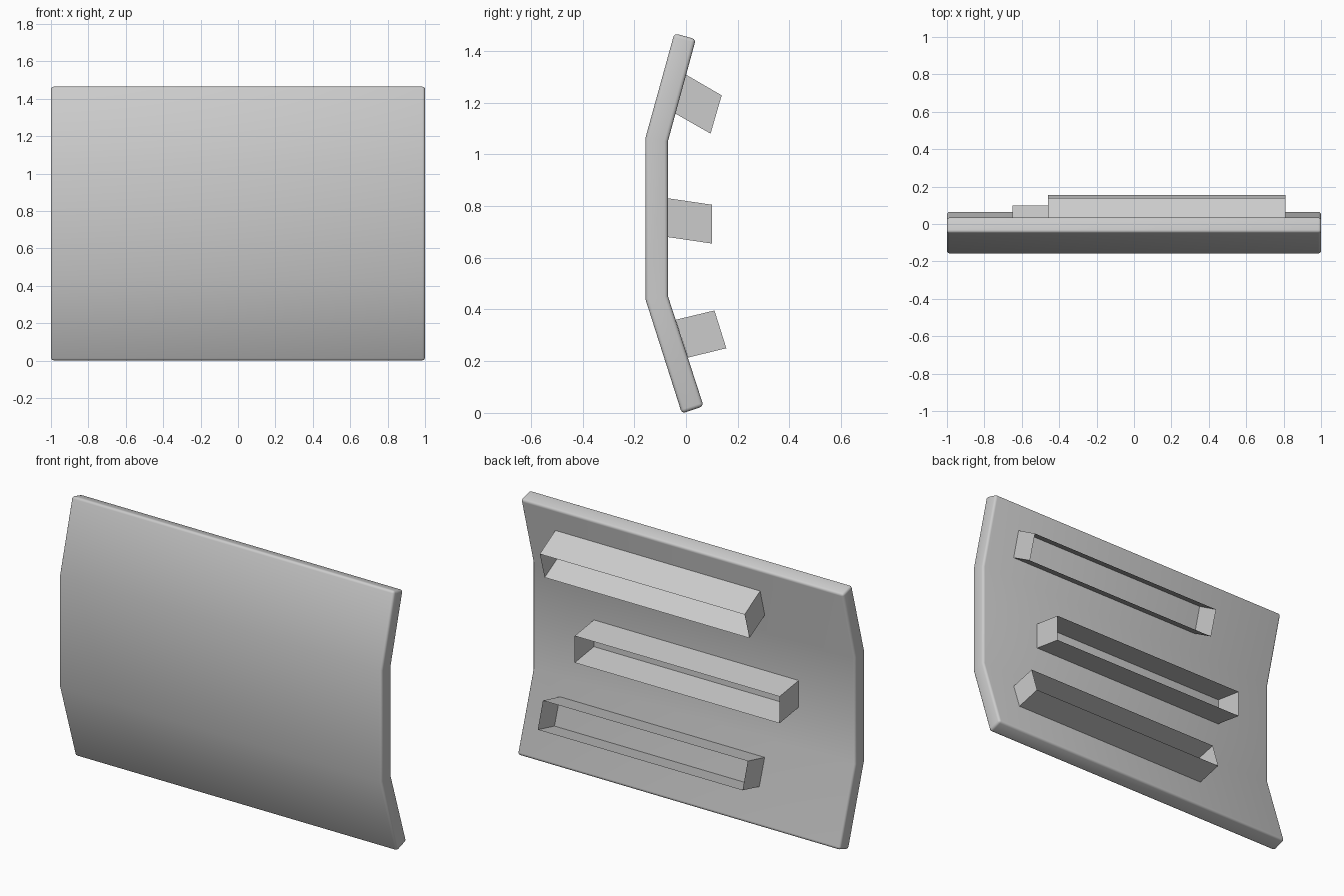
import bpy, bmesh, math

if "Cube" in bpy.data.objects:
    bpy.data.objects.remove(bpy.data.objects["Cube"])


def make_object(name, bm):
    bmesh.ops.recalc_face_normals(bm, faces=bm.faces)
    mesh = bpy.data.meshes.new(name)
    bm.to_mesh(mesh)
    bm.free()
    obj = bpy.data.objects.new(name, mesh)
    bpy.context.collection.objects.link(obj)
    return obj


def sweep_x(bm, profile, x0, x1):
    """Join two copies of a (y, z) loop with side quads; return both rings."""
    a, b = ([bm.verts.new((x, y, z)) for y, z in profile] for x in (x0, x1))
    n = len(profile)
    sides = [bm.faces.new((a[i], a[(i + 1) % n], b[(i + 1) % n], b[i])) for i in range(n)]
    return a, b, sides


# Curved panel: bent slab, front skin then back skin, with quad end caps
profile = [(-0.016, -0.002), (-0.157, 0.44), (-0.157, 1.063), (-0.045, 1.468),
           (0.038, 1.445), (-0.07, 1.05), (-0.07, 0.452), (0.068, 0.026)]
bm = bmesh.new()
a, b, _ = sweep_x(bm, profile, -1, 1)
for ring in (a, b):
    for i in range(3):
        bm.faces.new((ring[i], ring[i + 1], ring[6 - i], ring[7 - i]))
bmesh.ops.recalc_face_normals(bm, faces=bm.faces)
# round only the outer rim, leaving the gentle bends as single edges
rim = [e for e in bm.edges if e.calc_face_angle(0) > math.radians(40)]
bmesh.ops.bevel(bm, geom=rim, offset=0.014, segments=3, profile=0.5, affect='EDGES')
panel = make_object("curved_panel", bm)
panel.data.shade_smooth()
mod = panel.modifiers.new("weighted_normals", 'WEIGHTED_NORMAL')
mod.keep_sharp = True
panel.modifiers.remove(mod)

# Thin-walled rear sleeves, open at the back: (y, z) outline and x range
sleeves = {
    "upper_sleeve": ([(0.0, 1.308), (0.138, 1.228), (0.095, 1.08), (-0.042, 1.158)], -0.46, 0.81),
    "middle_sleeve": ([(-0.07, 0.83), (0.10, 0.805), (0.10, 0.655), (-0.07, 0.68)], -0.65, 0.62),
    "lower_sleeve": ([(-0.04, 0.36), (0.11, 0.396), (0.156, 0.25), (0.008, 0.214)], -0.46, 0.81),
}
for name, (outline, x0, x1) in sleeves.items():
    bm = bmesh.new()
    a, b, sides = sweep_x(bm, outline, x0, x1)
    bm.faces.new(a)
    bm.faces.new(b)
    bmesh.ops.recalc_face_normals(bm, faces=bm.faces)
    # drop the rear wall and the wall against the panel
    bmesh.ops.delete(bm, geom=[sides[1], sides[3]], context='FACES_ONLY')
    mesh = bpy.data.meshes.new(name)
    bm.to_mesh(mesh)
    bm.free()
    bpy.context.collection.objects.link(bpy.data.objects.new(name, mesh))
